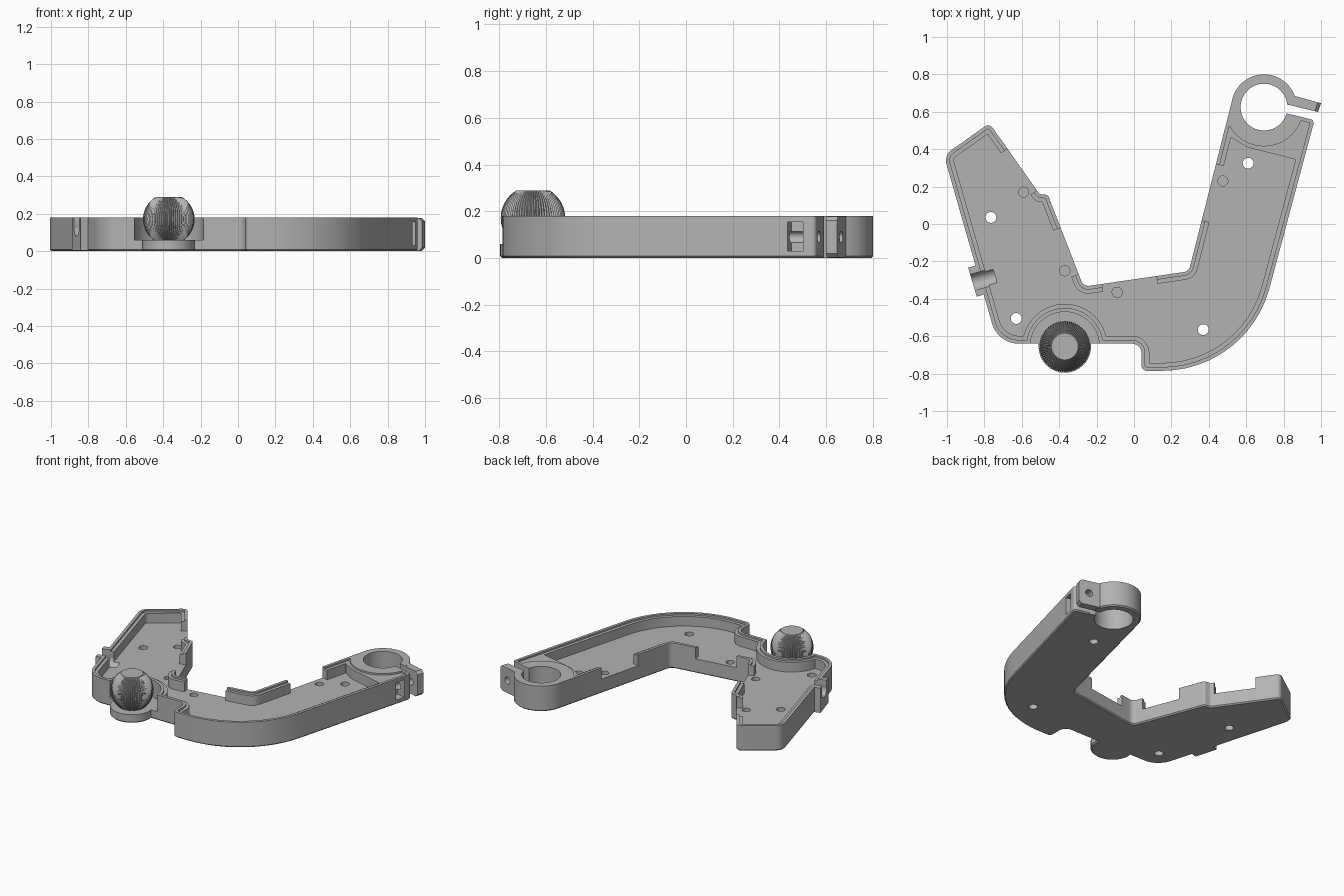
import bpy, bmesh, math
from mathutils import Vector, Matrix

cube = bpy.data.objects.get("Cube")
if cube:
    bpy.data.objects.remove(cube, do_unlink=True)

grey = bpy.data.materials.new("plain_grey")
grey.use_nodes = True
colour = (0.45, 0.45, 0.45, 1)
grey.diffuse_color = colour
grey.node_tree.nodes["Principled BSDF"].inputs["Base Color"].default_value = colour

HEIGHT, LIP, FLOOR, SHELF = 0.18, 0.168, 0.10, 0.06
RING = (0.695, 0.625)
BALL = (-0.37, -0.655)


def finish(name, bm):
    bmesh.ops.recalc_face_normals(bm, faces=bm.faces)
    mesh = bpy.data.meshes.new(name)
    bm.to_mesh(mesh)
    bm.free()
    mesh.materials.append(grey)
    ob = bpy.data.objects.new(name, mesh)
    bpy.context.collection.objects.link(ob)
    return ob


def loft(name, loops, heights):
    """Skin a stack of equal-length 2D loops and cap both ends."""
    bm = bmesh.new()
    rows = [[bm.verts.new((x, y, z)) for x, y in lp] for lp, z in zip(loops, heights)]
    n = len(rows[0])
    for a, b in zip(rows, rows[1:]):
        for i in range(n):
            j = (i + 1) % n
            bm.faces.new((a[i], a[j], b[j], b[i]))
    bm.faces.new(rows[0][::-1])
    bm.faces.new(rows[-1])
    return finish(name, bm)


def prism(name, loop, z0, z1):
    return loft(name, [loop, loop], [z0, z1])


def circle(c, r, n=64):
    return [(c[0] + r * math.cos(math.tau * i / n), c[1] + r * math.sin(math.tau * i / n))
            for i in range(n)]


def strip(p, q, width):
    """Rectangle around the line from p to q."""
    p, q = Vector(p), Vector(q)
    s = (q - p).orthogonal().normalized() * width / 2
    return [tuple(v) for v in (p - s, q - s, q + s, p + s)]


def rod(name, centre, direction, r, length):
    bm = bmesh.new()
    turn = Vector(direction).to_track_quat('Z', 'Y').to_matrix().to_4x4()
    bmesh.ops.create_cone(bm, cap_ends=True, segments=32, radius1=r, radius2=r,
                          depth=length, matrix=Matrix.Translation(centre) @ turn)
    return finish(name, bm)


def rounded(corners, inset=0.0, n=12):
    """Round every (x, y, radius) corner of an anticlockwise outline, moved inwards."""
    out = []
    for i, (x, y, r) in enumerate(corners):
        p = Vector((x, y))
        a = (p - Vector(corners[i - 1][:2])).normalized()
        b = (Vector(corners[(i + 1) % len(corners)][:2]) - p).normalized()
        turn = math.atan2(a.x * b.y - a.y * b.x, a.dot(b))
        side = 1 if turn > 0 else -1
        na, nb = Vector((-a.y, a.x)), Vector((-b.y, b.x))
        p += (na + nb) * inset / (1 + na.dot(nb))
        r = max(r - side * inset, 0.002)
        start = p - a * r * math.tan(abs(turn) / 2)
        centre = start + na * side * r
        for k in range(n + 1):
            v = Matrix.Rotation(turn * k / n, 2) @ (start - centre) + centre
            out.append((v.x, v.y))
    return out


def combine(ob, other, mode='DIFFERENCE'):
    m = ob.modifiers.new("combine", 'BOOLEAN')
    m.operation, m.solver, m.object = mode, 'EXACT', other
    bpy.context.view_layer.objects.active = ob
    bpy.ops.object.modifier_apply(modifier=m.name)
    bpy.data.objects.remove(other, do_unlink=True)


# Outline corners: outer edge, arm tip, inner edge
outer = [(-0.728, -0.64, 0.15), (0.04, -0.64, 0.05), (0.04, -0.785, 0.03), (0.606, -0.785, 0.594)]
tip = [(0.965, 0.555, 0.02), (0.81, 0.593, 0), (0.68, 0.625, 0), (0.524, 0.66, 0)]
pocket_end = [(0.916, 0.375, 0), (0.62, 0.45, 0.1), (0.492, 0.53, 0)]
inner = [(0.293, -0.253, 0.04), (-0.27, -0.335, 0.04), (-0.46, 0.155, 0.02),
         (-0.505, 0.16, 0.02), (-0.773, 0.539, 0.03), (-1.016, 0.367, 0.07)]
outline = outer + tip + inner
levels = [0, 0.008, HEIGHT]

# Solid tray block, clamp ring and cable boss
tray = loft("tray", [rounded(outline, 0.008), rounded(outline), rounded(outline)], levels)
combine(tray, loft("clamp_ring", [circle(RING, r) for r in (0.167, 0.175, 0.175)], levels), 'UNION')
boss = strip((-0.858, -0.225), (-0.812, -0.38), 0.06)
combine(tray, prism("cable_boss", boss, 0.004, HEIGHT - 0.001), 'UNION')

# Pocket and stepped lip, both leaving a wall round the ball seat
pocket = prism("pocket", rounded(outer + pocket_end + inner, 0.042), FLOOR, 0.3)
combine(pocket, prism("seat_keep", circle(BALL, 0.228), 0, 0.4))
lip = prism("lip", rounded(outline, 0.02), LIP, 0.3)
combine(lip, prism("seat_lip_keep", circle(BALL, 0.206), 0, 0.4))
combine(lip, prism("ring_keep", circle(RING, 0.21), 0, 0.4))
combine(tray, pocket)
combine(tray, lip)

# Openings in the inner wall
for p, q in [((0.36, 0.02), (0.44, 0.32)), ((0.12, -0.28), (-0.17, -0.32)),
             ((-0.30, -0.27), (-0.39, -0.02)), ((-0.52, 0.18), (-0.68, 0.40))]:
    combine(tray, prism("wall_gap", strip(p, q, 0.11), FLOOR, 0.3))

# Ball seat recess and shelf
combine(tray, prism("ball_recess", circle(BALL, 0.185), SHELF, 0.3))
combine(tray, loft("ball_shelf", [circle(BALL, r) for r in (0.132, 0.14, 0.14)],
                   [0, 0.008, SHELF]), 'UNION')

# Cable channel through the left wall
channel_dir = (0.96, 0.275, 0)
combine(tray, rod("cable_channel", (-0.82, -0.30, 0.125), channel_dir, 0.045, 0.16))
combine(tray, prism("channel_mouth", strip((-0.897, -0.322), (-0.743, -0.278), 0.088), 0.125, 0.3))

# Through holes and blind holes in the floor
for c in [(-0.765, 0.035), (0.61, 0.325), (-0.63, -0.505), (0.37, -0.565)]:
    combine(tray, prism("screw_hole", circle(c, 0.029, 32), -0.1, 0.3))
for c in [(-0.59, 0.17), (0.475, 0.23), (-0.37, -0.25), (-0.09, -0.365)]:
    combine(tray, prism("blind_hole", circle(c, 0.027, 32), 0.04, 0.3))

# Upper clamp jaw with chamfered end
jaw = prism("clamp_jaw", [(0.80, 0.642), (0.984, 0.598), (1.0, 0.646), (0.82, 0.695)], 0.002, HEIGHT - 0.002)
bm = bmesh.new()
bm.from_mesh(jaw.data)
ends = [e for e in bm.edges if all(v.co.x > 0.95 for v in e.verts)
        and abs(e.verts[0].co.z - e.verts[1].co.z) < 0.01]
bmesh.ops.bevel(bm, geom=ends, offset=0.018, segments=1, affect='EDGES')
bm.to_mesh(jaw.data)
bm.free()
combine(tray, jaw, 'UNION')

# Clamp bore, slot, bolt hole and nut slot
combine(tray, prism("clamp_bore", circle(RING, 0.125), -0.1, 0.3))
combine(tray, prism("clamp_slot", strip((0.76, 0.629), (1.05, 0.559), 0.047), -0.1, 0.3))
combine(tray, rod("bolt_hole", (0.915, 0.60, 0.09), (0.259, 0.966, 0), 0.025, 0.34))
combine(tray, prism("nut_slot", strip((0.932, 0.435), (0.949, 0.50), 0.13), 0.03, 0.155))

# Ribbed ball with flat top and bottom
R, CZ, RIBS = 0.138, 0.171, 72
loops, heights = [], []
for k in range(25):
    a = math.radians(-58 + 117 * k / 24)
    rad = R * math.cos(a)
    ring = []
    for i in range(RIBS * 2):
        t = math.tau * i / (RIBS * 2)
        r = rad - (0.006 if i % 2 and 0 < k < 24 else 0)
        ring.append((BALL[0] + r * math.cos(t), BALL[1] + r * math.sin(t)))
    loops.append(ring)
    heights.append(CZ + R * math.sin(a))
ball = loft("ribbed_ball", loops, heights)
neck = prism("ball_neck", circle(BALL, 0.07), SHELF - 0.01, SHELF + 0.02)

# Smooth curved walls, keep hard edges
bpy.ops.object.select_all(action='DESELECT')
for ob in (tray, neck):
    ob.select_set(True)
bpy.context.view_layer.objects.active = tray
bpy.ops.object.shade_smooth_by_angle(angle=math.radians(30))
